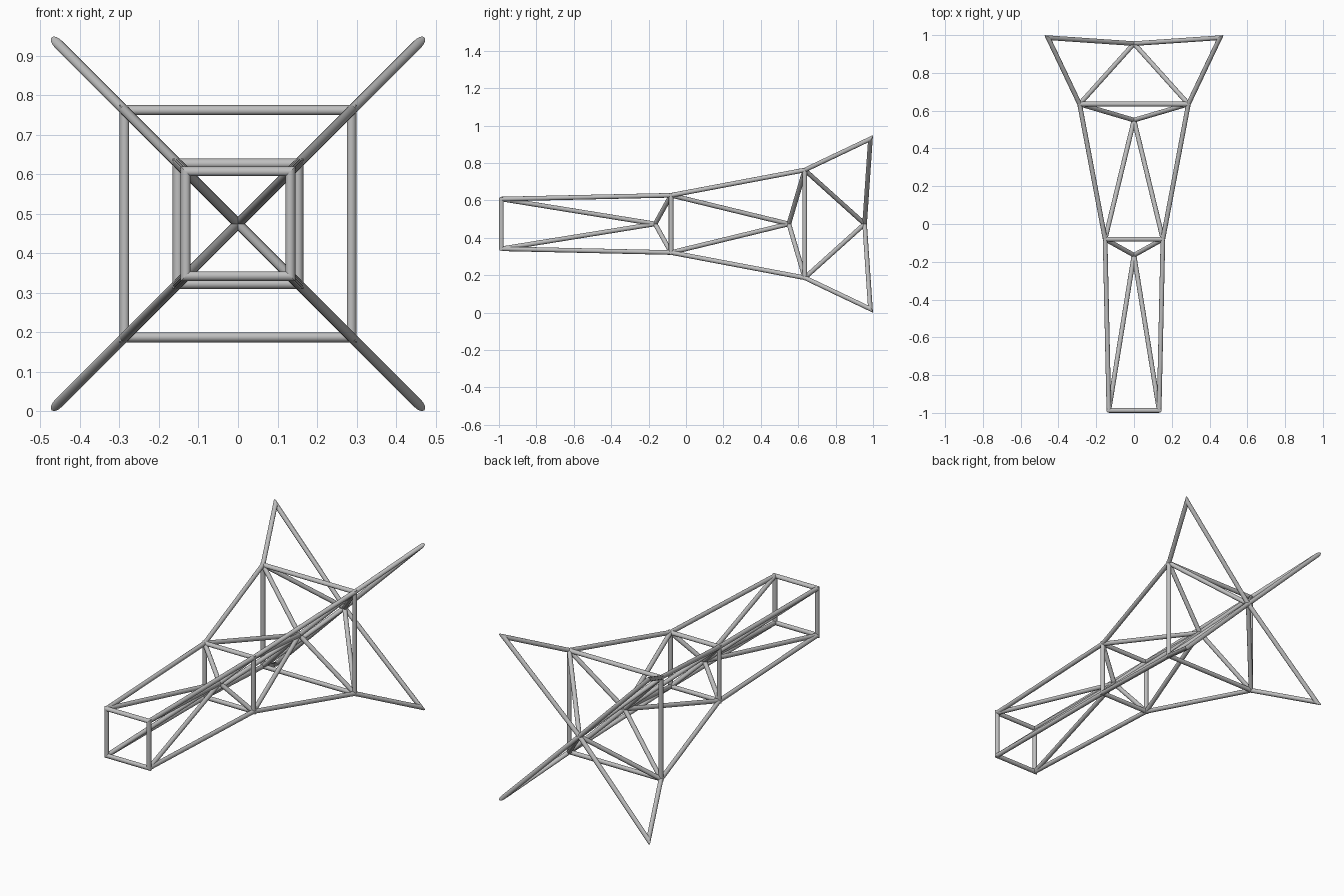
import bpy
import bmesh
from mathutils import Matrix, Vector

cube = bpy.data.objects.get("Cube")
if cube:
    bpy.data.objects.remove(cube, do_unlink=True)

RADIUS = 0.0123
SIDES = 16
AXIS_Z = 0.474
CORNERS = [(1, 1), (-1, 1), (-1, -1), (1, -1)]

# One metal colour for the whole frame
steel = bpy.data.materials.new("light grey steel")
steel.use_nodes = True
colour = (0.52, 0.52, 0.52, 1)
steel.diffuse_color = colour
steel.node_tree.nodes["Principled BSDF"].inputs["Base Color"].default_value = colour


def ring(y, half):
    """Four corner points of a square frame."""
    return [Vector((sx * half, y, AXIS_Z + sz * half)) for sx, sz in CORNERS]


def mitre(verts, end, other, neighbour):
    """Slide a tube's end vertices along its axis onto the joint plane."""
    axis = (other - end).normalized()
    normal = axis - (neighbour - end).normalized()
    for v in verts:
        if (v.co - end).length < RADIUS * 1.1:
            v.co -= axis * ((v.co - end).dot(normal) / axis.dot(normal))


def tubes(name, runs):
    """Round tubes from a to b; each end may be mitred against a neighbour."""
    bm = bmesh.new()
    for a, b, next_a, next_b in runs:
        d = b - a
        turn = d.to_track_quat('Z', 'Y').to_matrix().to_4x4()
        verts = bmesh.ops.create_cone(
            bm, cap_ends=True, segments=SIDES, radius1=RADIUS, radius2=RADIUS,
            depth=d.length, matrix=Matrix.Translation((a + b) / 2) @ turn)["verts"]
        if next_a:
            mitre(verts, a, b, next_a)
        if next_b:
            mitre(verts, b, a, next_b)
    mesh = bpy.data.meshes.new(name)
    bm.to_mesh(mesh)
    bm.free()
    mesh.materials.append(steel)
    obj = bpy.data.objects.new(name, mesh)
    bpy.context.collection.objects.link(obj)
    bpy.ops.object.select_all(action='DESELECT')
    obj.select_set(True)
    bpy.context.view_layer.objects.active = obj
    bpy.ops.object.shade_smooth_by_angle(angle=0.7)


# Stations along the frame: three squares and the flared fin tips
front = ring(-0.987, 0.133)
middle = ring(-0.08, 0.153)
rear = ring(0.635, 0.288)
tips = ring(0.986, 0.455)

# Square cross frames with mitred corners
for name, sq in (("front_square", front), ("middle_square", middle), ("rear_square", rear)):
    tubes(name, [(sq[i], sq[(i + 1) % 4], sq[i - 1], sq[(i + 2) % 4]) for i in range(4)])

# Corner rails and hub braces of the two body bays
for name, start, end, hub_y in (("front", front, middle, -0.165),
                                ("middle", middle, rear, 0.55)):
    hub = Vector((0, hub_y, AXIS_Z))
    tubes(name + "_rails", [(a, b, None, None) for a, b in zip(start, end)])
    tubes(name + "_braces", [(p, hub, None, None) for p in start + end])

# Fins: rail and brace meet in a sharp mitred tip
hub = Vector((0, 0.955, AXIS_Z))
tubes("fin_rails", [(a, b, None, hub) for a, b in zip(rear, tips)])
tubes("fin_tip_braces", [(b, hub, a, None) for a, b in zip(rear, tips)])
tubes("fin_root_braces", [(a, hub, None, None) for a in rear])
